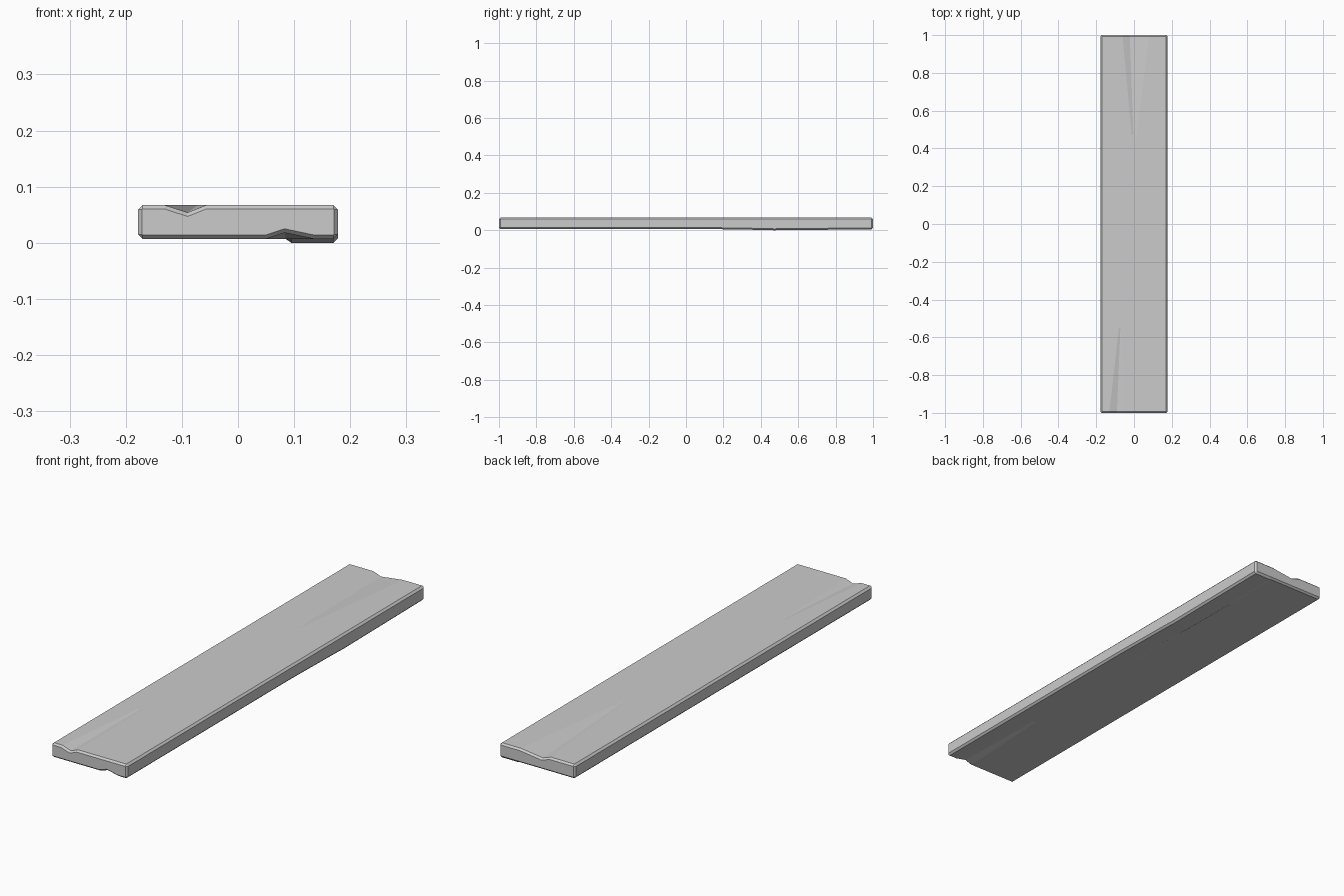
import bpy
import bmesh

if "Cube" in bpy.data.objects:
    bpy.data.objects.remove(bpy.data.objects["Cube"])

HALF_W, HALF_L, CH = 0.178, 1.0, 0.008
TOP, BOT = 0.067, 0.007


def ring(bm, y, top_notch, bottom_notch, inset=0.0, sag=0.0):
    """Chamfered cross-section; each notch is (x, x, x, depth)."""
    w = HALF_W - inset
    e = HALF_W - CH
    t, b = TOP - inset, BOT + inset
    x0, x1, x2, d = top_notch
    pts = [(-e, t), (x0, t), (x1, t - d), (x2, t), (e, t)]
    pts += [(w, TOP - CH), (w, BOT + CH - sag)]
    x0, x1, x2, d = bottom_notch
    pts += [(e, b - sag), (x2, b - sag), (x1, b + d), (x0, b), (-e, b)]
    pts += [(-w, BOT + CH), (-w, TOP - CH)]
    return [bm.verts.new((x, y, z)) for x, z in pts]


# Cracks open at the ends and taper to nothing along the board
front_top = (-0.13, -0.09, -0.057, 0.013)
front_top_tip = (-0.08, -0.072, -0.065, 0.0)
back_top = (-0.06, -0.022, 0.08, 0.013)
back_top_tip = (-0.006, 0.0, 0.006, 0.0)
front_bottom = (0.05, 0.083, 0.135, 0.011)
bottom_tip = (0.075, 0.085, 0.095, 0.0)

# Plank body with chamfered ends and a slight sag under one side
bm = bmesh.new()
rings = [
    ring(bm, -HALF_L, front_top, front_bottom, inset=0.007),
    ring(bm, -HALF_L + CH, front_top, front_bottom),
    ring(bm, -0.55, front_top_tip, bottom_tip),
    ring(bm, 0.1, back_top_tip, bottom_tip),
    ring(bm, 0.4, back_top_tip, bottom_tip, sag=0.005),
    ring(bm, 0.47, (-0.012, -0.003, 0.015, 0.0015), bottom_tip, sag=0.007),
    ring(bm, HALF_L - CH, back_top, bottom_tip, sag=0.002),
    ring(bm, HALF_L, back_top, bottom_tip, inset=0.007),
]
n = len(rings[0])
for r0, r1 in zip(rings, rings[1:]):
    for i in range(n):
        j = (i + 1) % n
        bm.faces.new((r0[i], r0[j], r1[j], r1[i]))
bm.faces.new(rings[0])
bm.faces.new(rings[-1])
bmesh.ops.recalc_face_normals(bm, faces=bm.faces)

mesh = bpy.data.meshes.new("wooden_plank")
bm.to_mesh(mesh)
bm.free()
plank = bpy.data.objects.new("wooden_plank", mesh)
bpy.context.collection.objects.link(plank)
